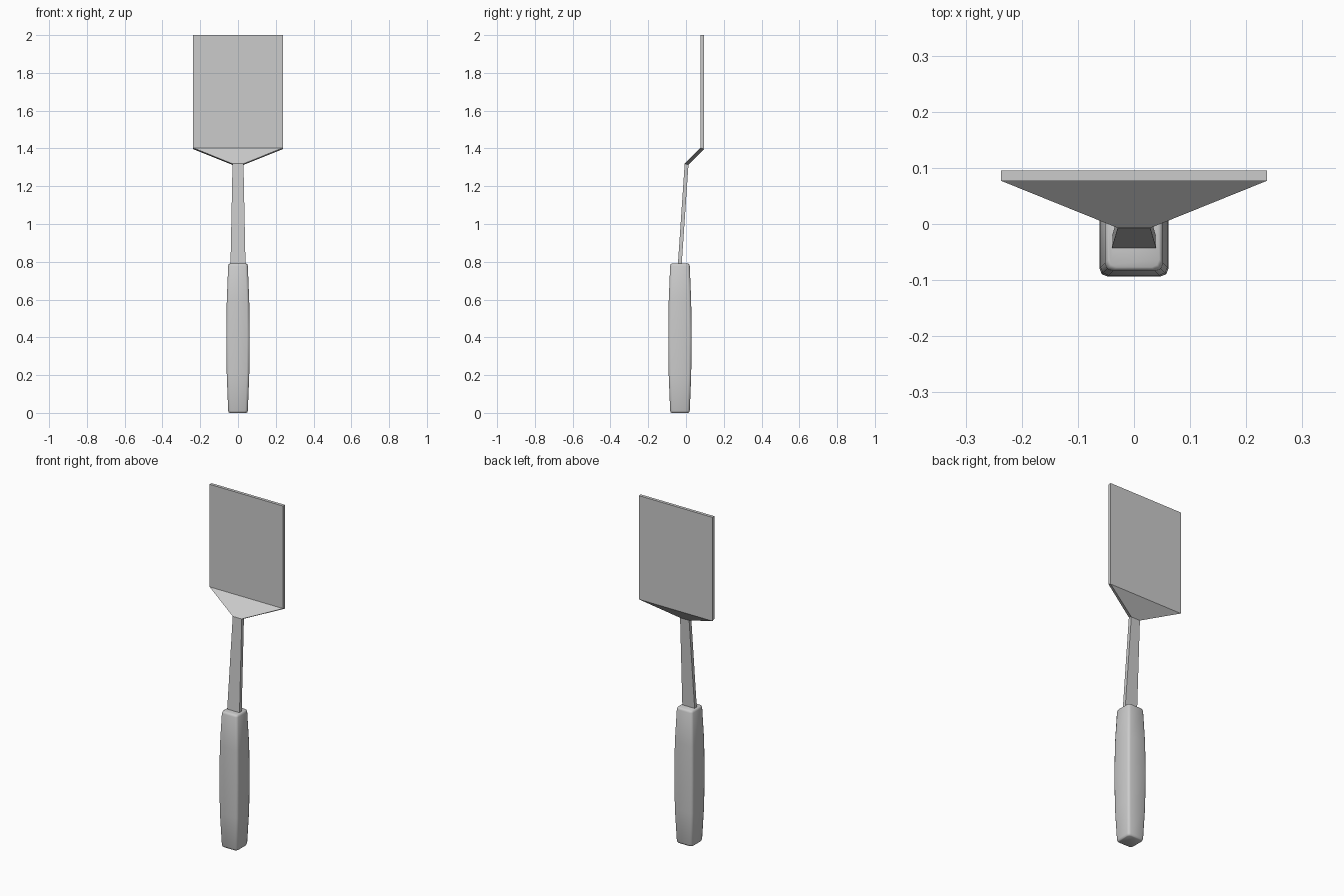
import bpy, bmesh, math

if "Cube" in bpy.data.objects:
    bpy.data.objects.remove(bpy.data.objects["Cube"])


def loft(name, rings):
    """Skin a stack of equal-length point rings and cap both ends."""
    bm = bmesh.new()
    loops = [[bm.verts.new(p) for p in ring] for ring in rings]
    n = len(loops[0])
    for a, b in zip(loops, loops[1:]):
        for i in range(n):
            j = (i + 1) % n
            bm.faces.new((a[i], a[j], b[j], b[i]))
    bm.faces.new(loops[0][::-1])
    bm.faces.new(loops[-1])
    bmesh.ops.recalc_face_normals(bm, faces=bm.faces)
    mesh = bpy.data.meshes.new(name)
    bm.to_mesh(mesh)
    bm.free()
    obj = bpy.data.objects.new(name, mesh)
    bpy.context.collection.objects.link(obj)
    return obj


def rounded_square(half, r, cy, z):
    """Square ring with two-segment rounded corners."""
    pts = []
    for k in range(4):
        for s in range(3):
            a = math.radians(90 * k + 45 * s)
            cx = (half - r) * (1 if k in (0, 3) else -1)
            dy = (half - r) * (1 if k in (0, 1) else -1)
            pts.append((cx + r * math.cos(a), cy + dy + r * math.sin(a), z))
    return pts


def strip(half, front, back):
    """Rectangular ring; front and back are (y, z)."""
    return [(-half, *front), (half, *front), (half, *back), (-half, *back)]


# Handle: gently swollen rounded-square grip with bevelled ends
profile = [(0.0, 0.045), (0.003, 0.049), (0.012, 0.052), (0.2, 0.0595), (0.4, 0.0615),
           (0.59, 0.0595), (0.778, 0.052), (0.787, 0.049), (0.79, 0.045)]
handle = loft("handle", [rounded_square(h, 0.014, -0.032, z) for z, h in profile])
bpy.context.view_layer.objects.active = handle
handle.select_set(True)
bpy.ops.object.shade_smooth_by_angle(angle=math.radians(50))

# Tapered shank, leaning back from the handle
loft("shank", [
    strip(0.040, (-0.044, 0.77), (-0.024, 0.77)),
    strip(0.029, (-0.007, 1.319), (0.013, 1.313)),
])

# Flared neck bending into the flat blade
loft("blade", [
    strip(0.029, (-0.007, 1.319), (0.013, 1.313)),
    strip(0.237, (0.077, 1.403), (0.095, 1.396)),
    strip(0.237, (0.077, 2.0), (0.095, 2.0)),
])
